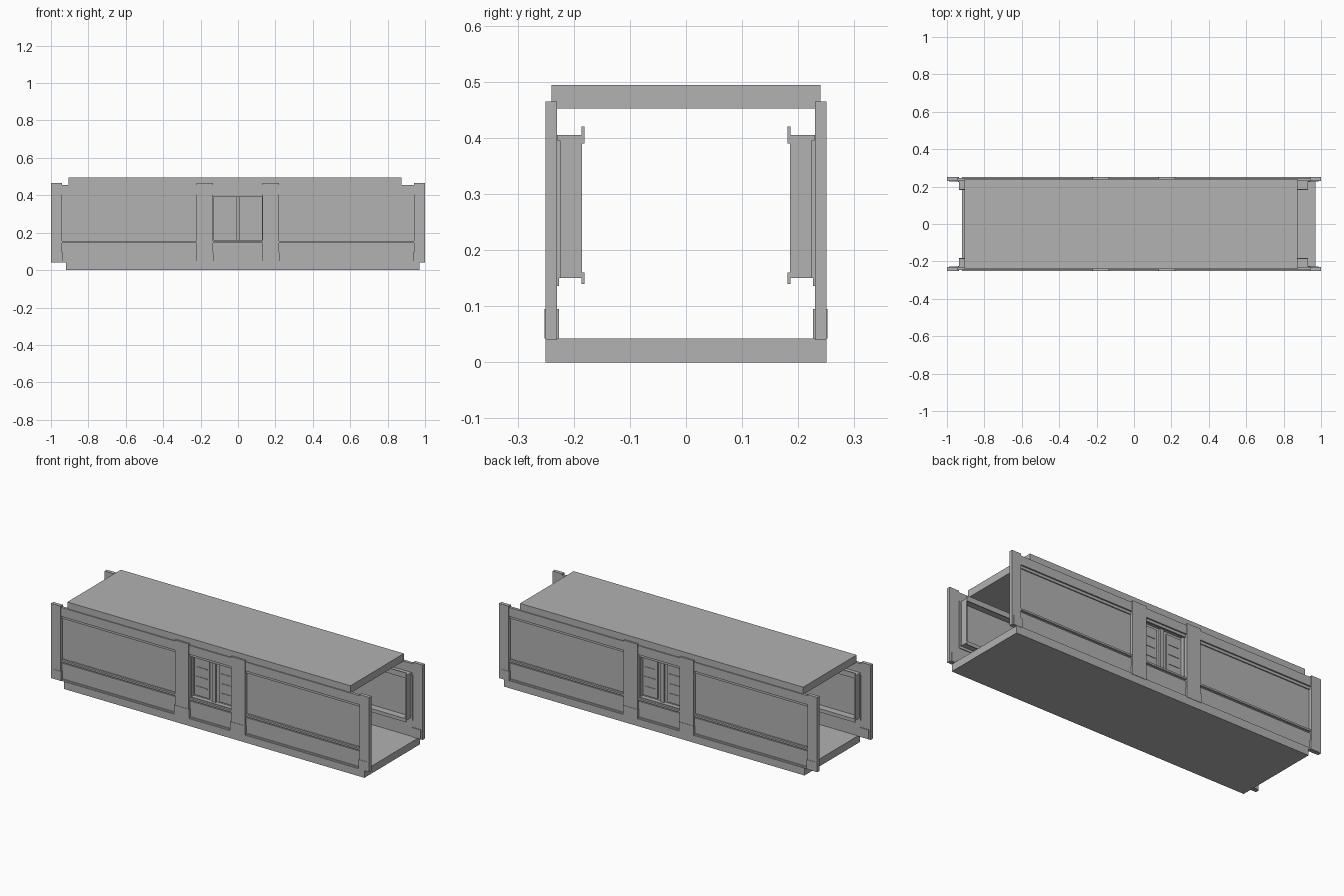
import bpy
import bmesh

cube = bpy.data.objects.get("Cube")
if cube:
    bpy.data.objects.remove(cube, do_unlink=True)

grey = bpy.data.materials.new("plain_grey")
grey.use_nodes = True
COLOR = (0.445, 0.445, 0.445, 1)
grey.diffuse_color = COLOR
grey.node_tree.nodes["Principled BSDF"].inputs["Base Color"].default_value = COLOR


def build(name, boxes):
    """One object from boxes given as (x range, y range, z range)."""
    bm = bmesh.new()
    for ranges in boxes:
        corners = bmesh.ops.create_cube(bm, size=1)["verts"]
        for v in corners:
            v.co = [lo + (c + 0.5) * (hi - lo) for c, (lo, hi) in zip(v.co, ranges)]
    mesh = bpy.data.meshes.new(name)
    bm.to_mesh(mesh)
    bm.free()
    mesh.materials.append(grey)
    obj = bpy.data.objects.new(name, mesh)
    bpy.context.collection.objects.link(obj)
    return obj


def wall_part(name, boxes):
    """Boxes of the back wall, mirrored to the front wall."""
    obj = build(name, boxes)
    mod = obj.modifiers.new("both_walls", "MIRROR")
    mod.use_axis = (False, True, False)
    mod.use_mirror_merge = False
    return obj


# Floor and roof slabs
build("floor", [((-0.92, 0.97), (-0.25, 0.25), (0, 0.042))])
build("roof", [((-0.905, 0.875), (-0.24, 0.24), (0.452, 0.494))])

# Upright columns with slightly wider feet
columns = [(-1, -0.94), (-0.222, -0.135), (0.13, 0.218), (0.94, 1)]
wall_part("columns", [(x, (0.23, 0.25), (0.04, 0.465)) for x in columns])
feet = [(-0.99, -0.935), (-0.225, -0.132), (0.127, 0.221), (0.935, 0.99)]
wall_part("column_feet", [(x, (0.226, 0.252), (0.042, 0.095)) for x in feet])

# Bays between the columns
bays = [(a[1], b[0]) for a, b in zip(columns, columns[1:])]
side_bays = [bays[0], bays[2]]
wall_part("top_rail", [(x, (0.23, 0.246), (0.405, 0.456)) for x in bays])
wall_part("top_rail_step", [(x, (0.228, 0.238), (0.39, 0.405)) for x in bays])
wall_part("lower_panel", [(x, (0.23, 0.24), (0.04, 0.138)) for x in bays])
wall_part("sill_rail", [(x, (0.228, 0.246), (0.146, 0.156)) for x in bays])
wall_part("sill_groove", [(x, (0.226, 0.234), (0.136, 0.16)) for x in bays])
wall_part("kick_rail", [(x, (0.232, 0.246), (0.04, 0.05)) for x in bays])
wall_part("wall_panel", [(x, (0.224, 0.232), (0.15, 0.395)) for x in side_bays])

# Inner window frame: ledges, jambs and thin lips
LENGTH = (-0.935, 0.93)
DEPTH = (0.185, 0.228)
wall_part("frame_ledges", [(LENGTH, DEPTH, z) for z in [(0.15, 0.158), (0.397, 0.405)]])
jambs = [(-0.935, -0.927), (-0.228, -0.22), (-0.14, -0.132),
         (0.127, 0.135), (0.215, 0.223), (0.922, 0.93)]
wall_part("frame_jambs", [(x, DEPTH, (0.15, 0.405)) for x in jambs])
wall_part("frame_lips", [(LENGTH, (0.181, 0.186), z) for z in [(0.14, 0.16), (0.39, 0.42)]])
wall_part("inner_posts", [(x, (0.186, 0.23), (0.158, 0.397))
                          for x in [(-0.222, -0.135), (0.13, 0.218)]])

# Recessed central bay with two leaves and horizontal ribs
wall_part("bay_back", [(bays[1], (0.2, 0.206), (0.155, 0.4))])
leaves = [(-0.125, -0.032), (0.03, 0.122)]
wall_part("bay_leaves", [(x, (0.205, 0.212), (0.166, 0.382)) for x in leaves])
wall_part("bay_ribs", [((x[0] + 0.012, x[1] - 0.012), (0.211, 0.215), (z, z + 0.005))
                       for x in leaves for z in (0.215, 0.27, 0.325)])
wall_part("bay_mullion", [((-0.012, 0.01), (0.205, 0.216), (0.158, 0.397))])
